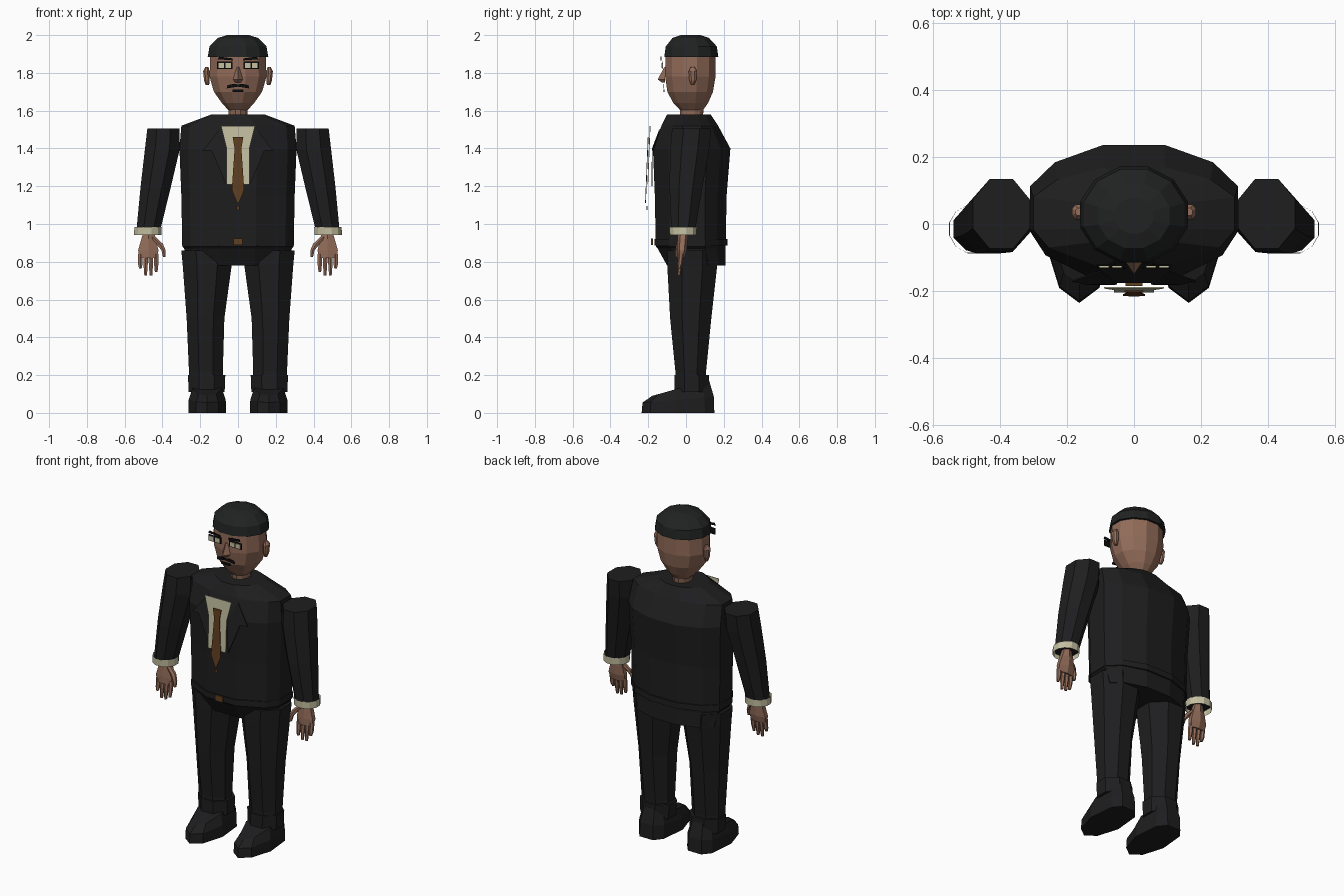
import bpy, bmesh
from math import pi, sin, cos
from mathutils import Vector

cube = bpy.data.objects.get("Cube")
if cube:
    bpy.data.objects.remove(cube, do_unlink=True)


def material(name, r, g, b):
    m = bpy.data.materials.new(name)
    m.use_nodes = True
    m.diffuse_color = (r, g, b, 1)
    shader = m.node_tree.nodes["Principled BSDF"]
    shader.inputs["Base Color"].default_value = (r, g, b, 1)
    shader.inputs["Roughness"].default_value = 0.9
    return m


SUIT = material("black suit", .013, .013, .014)
HAIR = material("black cap", .015, .016, .016)
SKIN = material("brown skin", .29, .15, .1)
CREAM = material("cream cloth", .56, .53, .36)
TIE = material("brown tie", .12, .05, .014)
INK = material("ink black", .004, .004, .004)


def finish(name, bm, mat):
    bmesh.ops.recalc_face_normals(bm, faces=bm.faces)
    mesh = bpy.data.meshes.new(name)
    bm.to_mesh(mesh)
    bm.free()
    mesh.materials.append(mat)
    ob = bpy.data.objects.new(name, mesh)
    bpy.context.collection.objects.link(ob)
    return ob


def loft(name, rings, mat, caps=True):
    """Skin a list of equal-length point loops."""
    bm = bmesh.new()
    loops = [[bm.verts.new(p) for p in ring] for ring in rings]
    for a, b in zip(loops, loops[1:]):
        for i in range(len(a)):
            j = (i + 1) % len(a)
            bm.faces.new((a[i], a[j], b[j], b[i]))
    if caps:
        bm.faces.new(loops[0])
        bm.faces.new(loops[-1])
    return finish(name, bm, mat)


def tube(name, steps, mat, n=8, side=1, caps=True):
    """Level polygon rings; each step is x, y, z, x radius, y radius."""
    rings = []
    for x, y, z, rx, ry in steps:
        angles = [2 * pi * (i + .5) / n for i in range(n)]
        rings.append([(side * (x + rx * cos(a)), y + ry * sin(a), z) for a in angles])
    return loft(name, rings, mat, caps)


def plate(name, points, mat, side=1, depth=.004):
    """Thin plate from x, y, z corners."""
    front = [(side * x, y, z) for x, y, z in points]
    back = [(x, y + depth, z) for x, y, z in front]
    return loft(name, [front, back], mat)


def box(name, x, y, z, w, h, mat, depth=.004):
    return plate(name, [(x + i * w / 2, y, z + k * h / 2)
                        for i, k in ((-1, -1), (1, -1), (1, 1), (-1, 1))], mat, 1, depth)


# Jacket: half section swept through heights
SECTION = [(.32, -1), (.85, -.6), (1, -.25), (1, .4), (.76, .75), (.3, 1)]


def body_ring(z, w, front, back):
    mid, half = (front + back) / 2, (back - front) / 2
    right = [(w * u, mid + half * v, z) for u, v in SECTION]
    return right + [(-x, y, h) for x, y, h in reversed(right)]


loft("jacket", [body_ring(*r) for r in (
    (.78, .27, -.1, .21), (.87, .285, -.15, .21), (.88, .295, -.16, .21),
    (1.15, .3, -.165, .215), (1.4, .31, -.175, .235), (1.52, .3, -.13, .17),
    (1.58, .14, -.1, .13))], SUIT)
loft("belt", [body_ring(.885, .297, -.168, .22), body_ring(.92, .297, -.168, .22)], SUIT)
box("belt_buckle", 0, -.185, .907, .05, .035, TIE, .009)

# Shirt front, tie, button and lapels
def front_y(z, offset):
    return -.192 - .04 * (1.52 - z) - offset


def mirrored(half, offset):
    pts = [(x, front_y(z, offset), z) for x, z in half]
    return pts + [(-x, y, z) for x, y, z in reversed(pts)]


plate("shirt_front", mirrored([(.06, 1.21), (.06, 1.4), (.09, 1.52)], 0), CREAM)
plate("tie", mirrored([(.004, 1.11), (.033, 1.18), (.018, 1.4), (.028, 1.46)], .008), TIE)
box("jacket_button", 0, -.208, 1.085, .016, .02, TIE)
for side, tag in ((1, "left"), (-1, "right")):
    plate(tag + "_lapel", [(.06, -.182, 1.2), (.14, -.181, 1.39), (.185, -.172, 1.39),
                           (.1, -.142, 1.5), (.05, -.18, 1.4)], SUIT, side)

# Neck, head and cap
tube("neck", [(0, .03, 1.56, .05, .06), (0, .03, 1.64, .055, .07)], SKIN, 12)
tube("head", [(0, .03, 1.6, .05, .06), (0, .025, 1.64, .088, .095),
              (0, .022, 1.7, .132, .125), (0, .023, 1.78, .156, .138),
              (0, .024, 1.9, .152, .138)], SKIN, 12)
tube("cap", [(0, .028, 1.885, .166, .148), (0, .028, 1.94, .156, .14),
             (0, .025, 1.985, .11, .1), (0, .025, 2, .06, .055)], HAIR, 12)

# Face details
for side, tag in ((1, "left"), (-1, "right")):
    x = side * .07
    box(tag + "_eye_frame", x, -.125, 1.84, .084, .038, INK)
    for k in (-1, 1):
        box(tag + "_eye_white", x + k * .019, -.129, 1.839, .03, .026, CREAM)
    plate(tag + "_eyebrow", [(.025, -.134, 1.866), (.108, -.134, 1.872),
                             (.1, -.134, 1.886), (.03, -.134, 1.877)], INK, side)
    plate(tag + "_moustache", [(0, -.12, 1.727), (.06, -.12, 1.718),
                               (.055, -.12, 1.735), (.02, -.12, 1.742), (0, -.12, 1.738)], INK, side)
    tube(tag + "_ear", [(.162, .035, 1.735, .01, .008), (.165, .036, 1.76, .016, .02),
                        (.168, .036, 1.81, .018, .024), (.165, .036, 1.83, .01, .012)], SKIN, 8, side)
box("mouth", 0, -.119, 1.705, .06, .014, INK)
loft("nose", [[(0, -.115, 1.83), (.008, -.108, 1.83), (-.008, -.108, 1.83)],
              [(0, -.15, 1.765), (.026, -.112, 1.765), (-.026, -.112, 1.765)],
              [(0, -.125, 1.748), (.016, -.11, 1.75), (-.016, -.11, 1.75)]], SKIN)

# Arms and legs, one set per side
SHOE = [(0, -.235), (.06, -.19), (.1, -.06), (.085, .1), (.045, .15)]
for side, tag in ((1, "left"), (-1, "right")):
    tube(tag + "_sleeve", [(.475, -.015, .965, .068, .068), (.435, 0, 1.2, .087, .095),
                           (.4, .02, 1.4, .1, .112), (.395, .03, 1.505, .092, .112)], SUIT, 8, side)
    tube(tag + "_shirt_cuff", [(.478, -.015, .942, .075, .073), (.476, -.015, .985, .075, .075)],
         CREAM, 12, side, False)

    # Hand with thumb and fingers
    tube(tag + "_palm", [(.473, -.015, .97, .028, .025), (.473, -.018, .92, .045, .028),
                         (.475, -.022, .86, .062, .026), (.475, -.027, .82, .054, .02)], SKIN, 6, side)
    for i in range(4):
        x = .433 + .028 * i
        tip = .745 - .018 * (i in (1, 2)) + .02 * (i == 3)
        tube(tag + "_finger", [(x, -.026, .84, .015, .014), (x, -.032, .785, .013, .013),
                               (x, -.038, tip, .008, .008)], SKIN, 6, side)
    tube(tag + "_thumb", [(.45, -.025, .93, .018, .016), (.415, -.035, .895, .02, .015),
                          (.394, -.045, .86, .013, .013), (.39, -.05, .825, .008, .009)], SKIN, 6, side)

    # Trouser leg and turn-up
    tube(tag + "_trouser", [(.17, .025, .12, .095, .088), (.17, .025, .22, .097, .088),
                            (.172, .025, .5, .108, .118), (.163, .033, .78, .14, .143),
                            (.168, .033, .86, .143, .143)], SUIT, 8, side)
    tube(tag + "_turn_up", [(.166, .03, .11, .103, .098), (.166, .03, .2, .107, .098)], SUIT, 8, side)

    # Shoe: sole outline raised and drawn in towards the ankle
    outline = SHOE + [(-x, y) for x, y in reversed(SHOE[1:])]

    def shoe_ring(z, scale, slope):
        return [(side * (.163 + x * scale), y * scale + .02 * (1 - scale),
                 z + slope * (y + .235)) for x, y in outline]

    loft(tag + "_shoe", [shoe_ring(0, 1, 0), shoe_ring(.055, .98, .08),
                         shoe_ring(.09, .78, .22)], SUIT)
